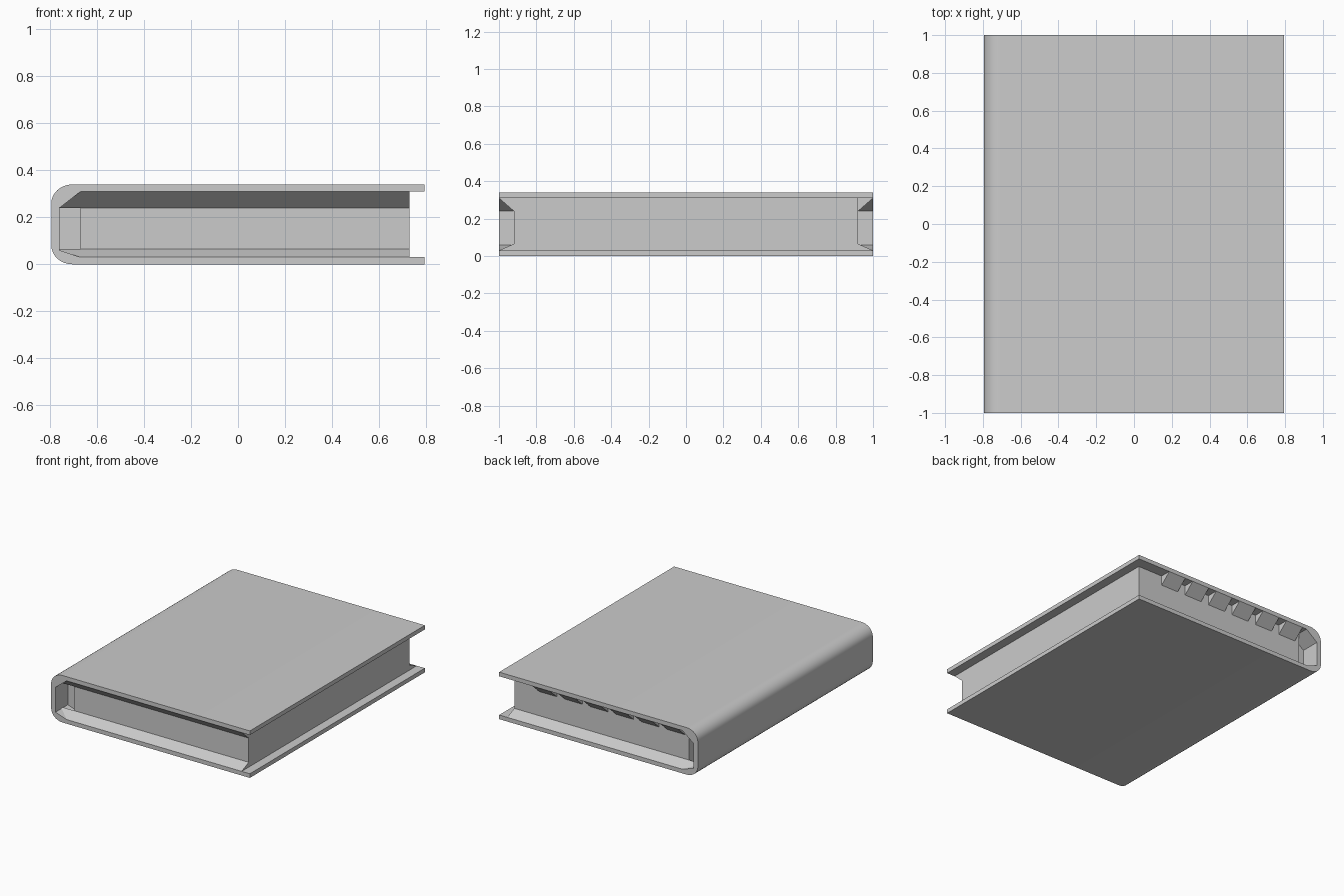
import bpy, bmesh
from math import sin, cos, pi, radians

if "Cube" in bpy.data.objects:
    bpy.data.objects.remove(bpy.data.objects["Cube"])


def prism(name, pts, lo, hi, axis):
    """Extrude a closed 2D outline along 'X' (pts are y,z) or 'Y' (pts are x,z)."""
    bm = bmesh.new()
    place = (lambda p, t: (t, p[0], p[1])) if axis == 'X' else (lambda p, t: (p[0], t, p[1]))
    face = bm.faces.new([bm.verts.new(place(p, lo)) for p in pts])
    out = bmesh.ops.extrude_face_region(bm, geom=[face])
    verts = [v for v in out['geom'] if isinstance(v, bmesh.types.BMVert)]
    vec = (hi - lo, 0, 0) if axis == 'X' else (0, hi - lo, 0)
    bmesh.ops.translate(bm, verts=verts, vec=vec)
    bmesh.ops.recalc_face_normals(bm, faces=bm.faces)
    me = bpy.data.meshes.new(name)
    bm.to_mesh(me)
    bm.free()
    ob = bpy.data.objects.new(name, me)
    bpy.context.collection.objects.link(ob)
    return ob


def box(name, x, y, z):
    return prism(name, [(x[0], z[0]), (x[1], z[0]), (x[1], z[1]), (x[0], z[1])], *y, 'Y')


H, X, T = 0.34, 0.795, 0.03
FORE, BACK, END = 0.73, -0.67, 0.92

# Cover: C-shaped section with rounded spine corners and chamfered inside
RX, RZ, N = 0.09, 0.08, 8
arc = [(i * pi / 2 / N) for i in range(N + 1)]
outline = [(X, H)]
outline += [(-X + RX - RX * sin(a), H - RZ + RZ * cos(a)) for a in arc]
outline += [(-X + RX - RX * cos(a), RZ - RZ * sin(a)) for a in arc]
outline += [(X, 0), (X, T), (BACK, T), (-0.76, 0.06), (-0.76, 0.24), (BACK, H - T), (X, H - T)]
cover = prism("cover", outline, -1, 1, 'Y')
bpy.context.view_layer.objects.active = cover
cover.select_set(True)
bpy.ops.object.shade_smooth_by_angle(angle=radians(25))

# Page block
box("pages", (BACK, FORE), (-END, END), (T, H - T))

# Filler closing the hollow behind the spine
box("spine_filler", (-0.765, BACK), (-0.86, 0.86), (0.04, 0.30))

# Sloped fillets between covers and the head and tail of the pages
top = H - T
prism("front_upper_fillet", [(-1, top), (-END, 0.24), (-END, top)], -0.76, FORE, 'X')
for side, label in ((-1, "front"), (1, "back")):
    prism(label + "_lower_fillet", [(side, T), (side * END, 0.065), (side * END, T)],
          -0.76, FORE, 'X')

# Row of sloped tabs under the top cover at the back
for i in range(6):
    x = 0.53 - i * 0.205
    prism("back_tab_%d" % (i + 1), [(1, top), (END, 0.24), (END, top)], x - 0.14, x, 'X')
